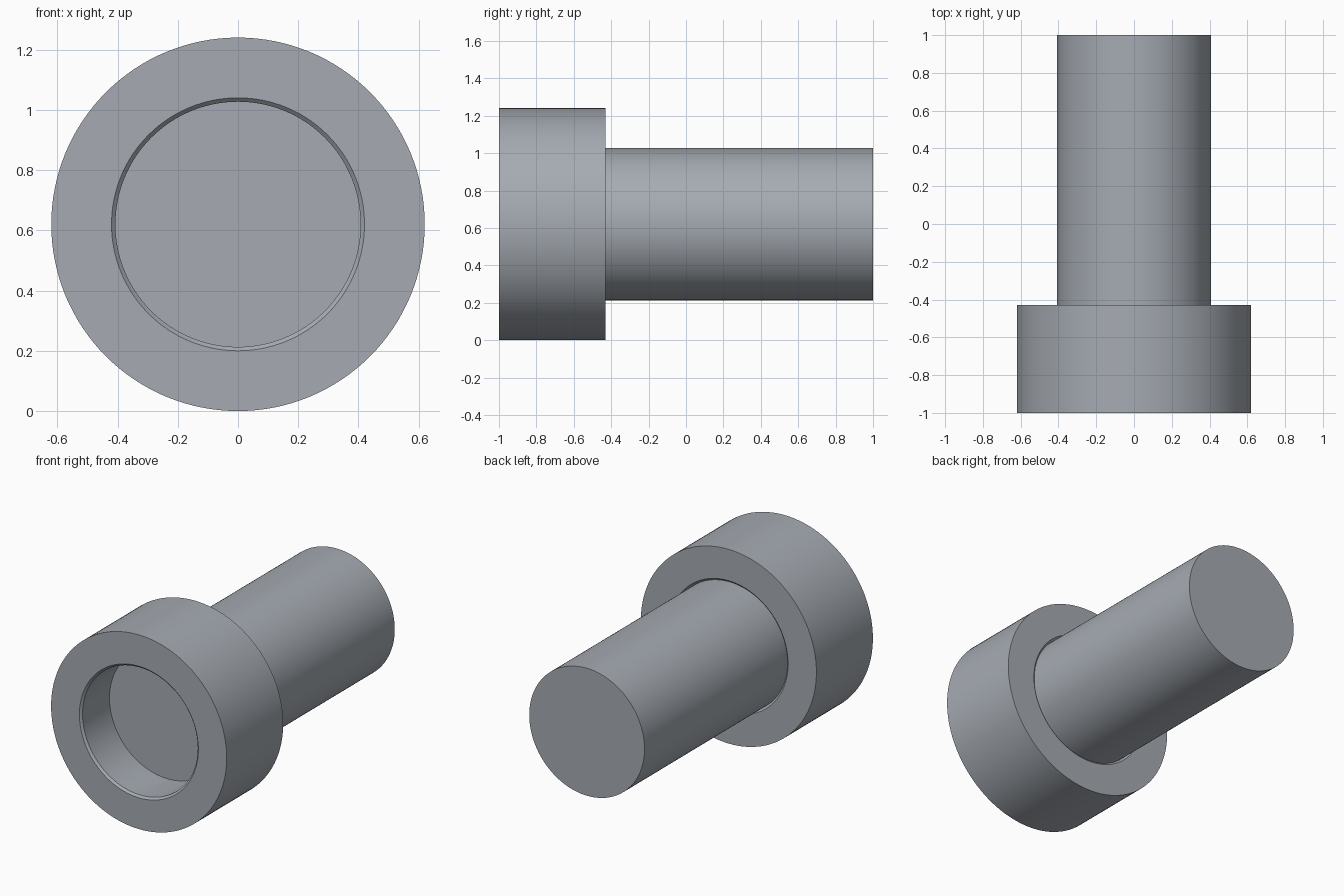
import bpy
import math

cube = bpy.data.objects.get("Cube")
if cube:
    bpy.data.objects.remove(cube, do_unlink=True)

SEGMENTS = 128
CENTRE_Z = 0.62
COLLAR_R = 0.62
BORE_R = 0.407
CHAMFER = 0.013
FRONT, COLLAR_BACK, BACK = -1.0, -0.43, 1.0
SHAFT_START = (FRONT + COLLAR_BACK) / 2

steel = bpy.data.materials.new("grey steel")
steel.use_nodes = True
colour = (0.38, 0.41, 0.45, 1)
steel.diffuse_color = colour
steel.node_tree.nodes["Principled BSDF"].inputs["Base Color"].default_value = colour


def lathe(name, profile, closed):
    """Turn (radius, y) points about the y axis; open profiles get end caps."""
    count = len(profile)
    verts, faces = [], []
    for s in range(SEGMENTS):
        a = math.tau * s / SEGMENTS
        verts += [(r * math.cos(a), y, CENTRE_Z + r * math.sin(a)) for r, y in profile]
    for s in range(SEGMENTS):
        here, after = s * count, (s + 1) % SEGMENTS * count
        for i in range(count if closed else count - 1):
            j = (i + 1) % count
            faces.append((here + i, here + j, after + j, after + i))
    if not closed:
        faces.append([s * count for s in range(SEGMENTS)])
        faces.append([s * count + count - 1 for s in reversed(range(SEGMENTS))])
    mesh = bpy.data.meshes.new(name)
    mesh.from_pydata(verts, [], faces)
    mesh.materials.append(steel)
    obj = bpy.data.objects.new(name, mesh)
    bpy.context.collection.objects.link(obj)
    bpy.ops.object.select_all(action="DESELECT")
    obj.select_set(True)
    bpy.context.view_layer.objects.active = obj
    bpy.ops.object.shade_smooth_by_angle(angle=math.radians(30))
    return obj


# Collar with a bore chamfered at both ends
lathe("collar", [
    (COLLAR_R, FRONT),
    (COLLAR_R, COLLAR_BACK),
    (BORE_R + CHAMFER, COLLAR_BACK),
    (BORE_R, COLLAR_BACK - CHAMFER),
    (BORE_R, FRONT + CHAMFER),
    (BORE_R + CHAMFER, FRONT),
], closed=True)

# Solid shaft seated halfway into the collar
lathe("shaft", [(BORE_R, SHAFT_START), (BORE_R, BACK)], closed=False)

# Make every surface face outwards
bpy.ops.object.select_all(action="DESELECT")
for name in ("collar", "shaft"):
    obj = bpy.data.objects[name]
    obj.select_set(True)
    bpy.context.view_layer.objects.active = obj
bpy.ops.object.mode_set(mode="EDIT")
bpy.ops.mesh.select_all(action="SELECT")
bpy.ops.mesh.normals_make_consistent(inside=False)
bpy.ops.object.mode_set(mode="OBJECT")
